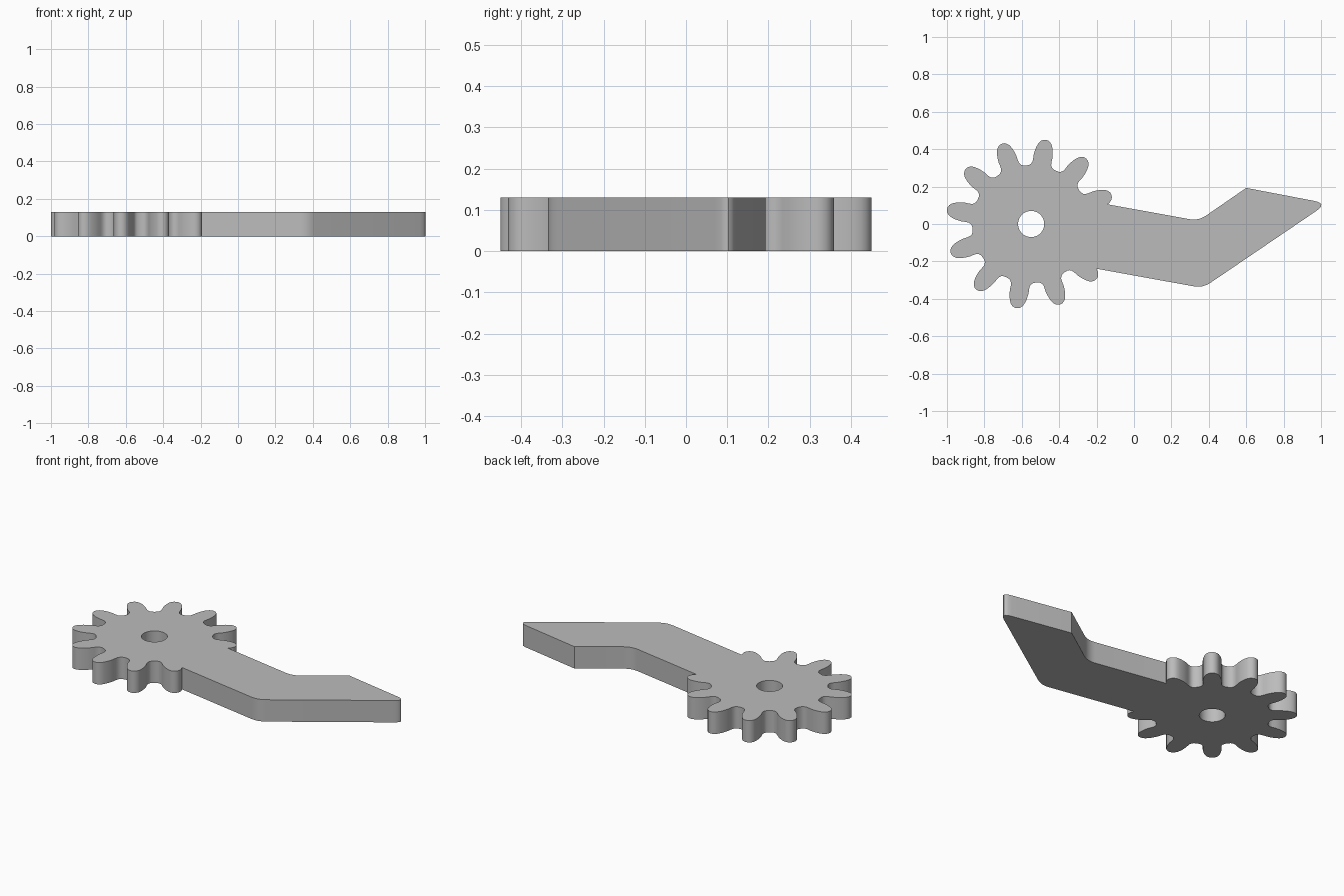
import bpy, bmesh
from math import cos, sin, pi, radians
from mathutils import Vector

if "Cube" in bpy.data.objects:
    bpy.data.objects.remove(bpy.data.objects["Cube"])

HEIGHT = 0.13
CENTRE = Vector((-0.55, 0.0))
TEETH = 12

grey = bpy.data.materials.new("plain_grey")
grey.use_nodes = True
colour = (0.5, 0.5, 0.5, 1)
grey.diffuse_color = colour
grey.node_tree.nodes["Principled BSDF"].inputs["Base Color"].default_value = colour


def prism(name, outline, z0=0.0, z1=HEIGHT):
    """Extrude a counter-clockwise outline into a solid."""
    bm = bmesh.new()
    base = bm.faces.new([bm.verts.new((p[0], p[1], z0)) for p in outline])
    top = bmesh.ops.extrude_face_region(bm, geom=[base])["geom"]
    verts = [v for v in top if isinstance(v, bmesh.types.BMVert)]
    bmesh.ops.translate(bm, verts=verts, vec=(0, 0, z1 - z0))
    bmesh.ops.recalc_face_normals(bm, faces=bm.faces)
    mesh = bpy.data.meshes.new(name)
    bm.to_mesh(mesh)
    bm.free()
    mesh.materials.append(grey)
    obj = bpy.data.objects.new(name, mesh)
    bpy.context.collection.objects.link(obj)
    return obj


def rounded(corners, steps=6):
    """Round each corner (x, y, cut) with a short curve."""
    pts = []
    for i, (x, y, cut) in enumerate(corners):
        c = Vector((x, y))
        if not cut:
            pts.append(c)
            continue
        a = c + (Vector(corners[i - 1][:2]) - c).normalized() * cut
        b = c + (Vector(corners[(i + 1) % len(corners)][:2]) - c).normalized() * cut
        for s in range(steps + 1):
            t = s / steps
            pts.append(a * (1 - t) ** 2 + c * 2 * t * (1 - t) + b * t * t)
    return pts


def combine(target, tool, operation):
    mod = target.modifiers.new(operation.lower(), "BOOLEAN")
    mod.operation, mod.object, mod.solver = operation, tool, "EXACT"
    bpy.context.view_layer.objects.active = target
    bpy.ops.object.modifier_apply(modifier=mod.name)
    bpy.data.objects.remove(tool)


# Gear wheel: half tooth as (radius, half width), mirrored about its axis
flank = [(0.316, 0.066), (0.322, 0.057), (0.333, 0.051), (0.35, 0.050),
         (0.37, 0.051), (0.39, 0.049), (0.41, 0.045), (0.425, 0.040),
         (0.438, 0.034), (0.448, 0.025), (0.455, 0.013)]
tooth = [(r, -w) for r, w in flank] + [(0.457, 0)] + flank[::-1] + [(0.314, 0.082)]
gear_outline = []
for k in range(TEETH):
    axis = radians(20) + k * 2 * pi / TEETH
    for r, w in tooth:
        a = axis + w / r
        gear_outline.append(CENTRE + Vector((cos(a), sin(a))) * r)
gear = prism("geared_lever", gear_outline)

# Bent arm with a slanted, pointed end
arm = prism("bent_arm", rounded([
    (-0.30, -0.221, 0), (0.368, -0.342, 0.05), (1.034, 0.110, 0.072),
    (0.60, 0.193, 0), (0.345, 0.017, 0.05), (-0.30, 0.134, 0)]))
combine(gear, arm, "UNION")

# Axle hole
ring = [CENTRE + Vector((cos(t), sin(t))) * 0.07
        for t in (2 * pi * i / 48 for i in range(48))]
combine(gear, prism("axle_hole", ring, -0.1, HEIGHT + 0.1), "DIFFERENCE")

bpy.ops.object.select_all(action="DESELECT")
gear.select_set(True)
bpy.context.view_layer.objects.active = gear
bpy.ops.object.shade_smooth_by_angle(angle=radians(35))
